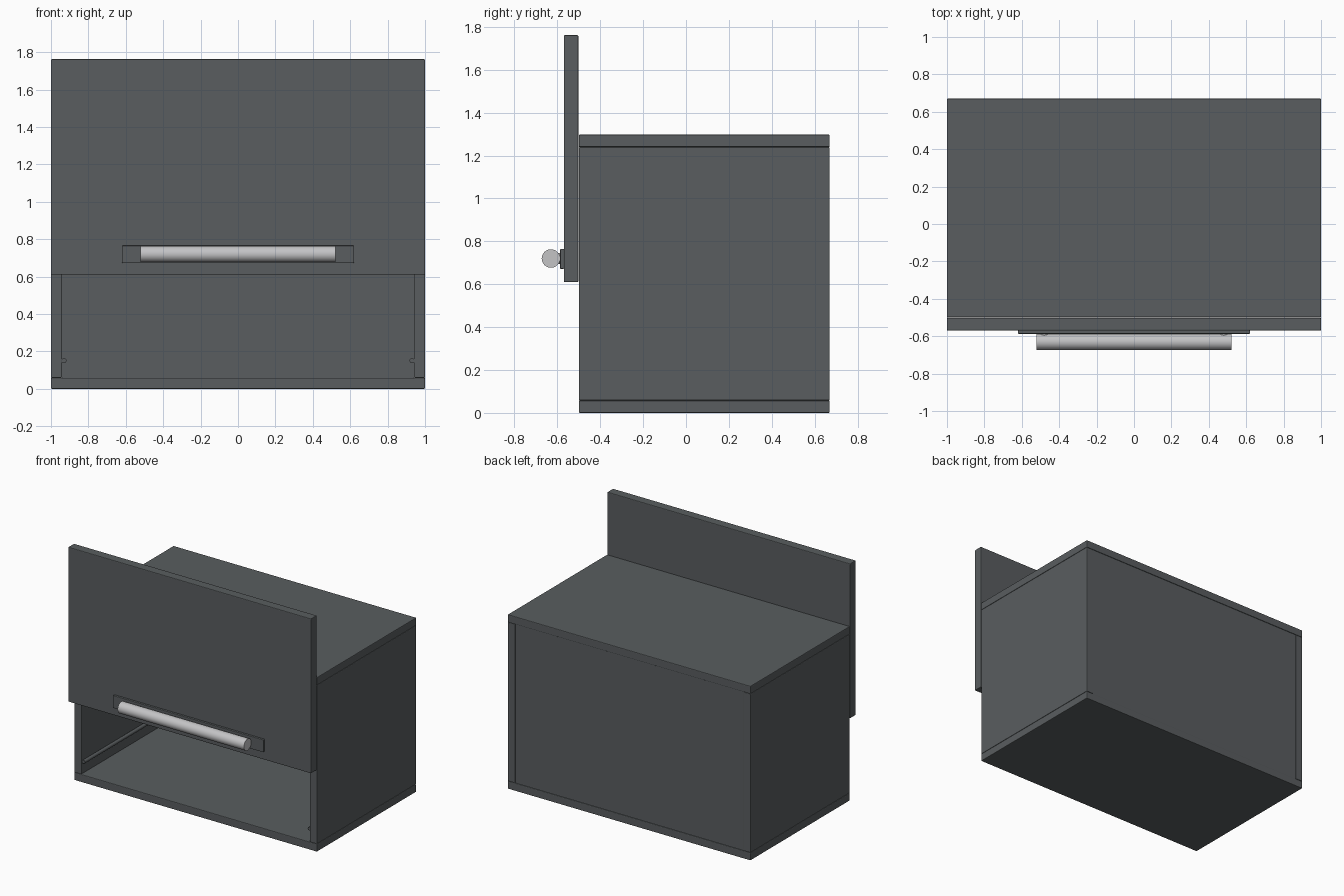
import bpy
import math

cube = bpy.data.objects.get("Cube")
if cube:
    bpy.data.objects.remove(cube, do_unlink=True)


def material(name, colour):
    mat = bpy.data.materials.new(name)
    mat.use_nodes = True
    mat.diffuse_color = colour
    mat.node_tree.nodes["Principled BSDF"].inputs["Base Color"].default_value = colour
    return mat


GREY = material("dark grey", (0.1, 0.11, 0.115, 1))
METAL = material("light metal", (0.55, 0.55, 0.56, 1))


def finish(name, mat):
    ob = bpy.context.object
    ob.name = name
    ob.data.materials.append(mat)
    return ob


def box(name, low, high, bevel=0.005, mat=GREY):
    centre = [(a + b) / 2 for a, b in zip(low, high)]
    bpy.ops.mesh.primitive_cube_add(size=1, location=centre)
    ob = finish(name, mat)
    ob.scale = [b - a for a, b in zip(low, high)]
    bpy.ops.object.transform_apply(location=False, rotation=False, scale=True)
    if bevel:
        mod = ob.modifiers.new("soft edges", "BEVEL")
        mod.width = bevel
        mod.segments = 2
    return ob


def rod(name, centre, radius, length, rotation, mat, sides=32):
    bpy.ops.mesh.primitive_cylinder_add(vertices=sides, radius=radius, depth=length,
                                        location=centre, rotation=rotation)
    ob = finish(name, mat)
    bpy.ops.object.shade_smooth_by_angle()
    return ob


QUARTER = math.pi / 2
FRONT, BACK = -0.5, 0.67

# Cabinet carcass
box("bottom_panel", (-1, FRONT, 0), (1, BACK, 0.058))
box("top_panel", (-1, FRONT, 1.24), (1, BACK, 1.298))
box("back_panel", (-0.94, BACK - 0.06, 0.058), (0.94, BACK - 0.004, 1.24), 0)

# Side panels with inner guide rods, and handle posts
for side, s in (("left", 1), ("right", -1)):
    xs = sorted((s * 0.94, s))
    box(side + "_side_panel", (xs[0], FRONT, 0.058), (xs[1], BACK, 1.24))
    rod(side + "_guide_rod", (s * 0.93, 0.06, 0.15), 0.013, 1.1,
        (QUARTER, 0, 0), GREY, 16)
    rod(side + "_handle_post", (s * 0.48, -0.595, 0.72), 0.025, 0.03,
        (QUARTER, 0, 0), METAL)

# Raised sliding door with its handle
box("door", (-1, -0.57, 0.61), (1, FRONT - 0.002, 1.762))
box("handle_plate", (-0.62, -0.587, 0.672), (0.62, -0.569, 0.765), 0.003)
rod("handle_bar", (0, -0.63, 0.72), 0.043, 1.04, (0, QUARTER, 0), METAL)
